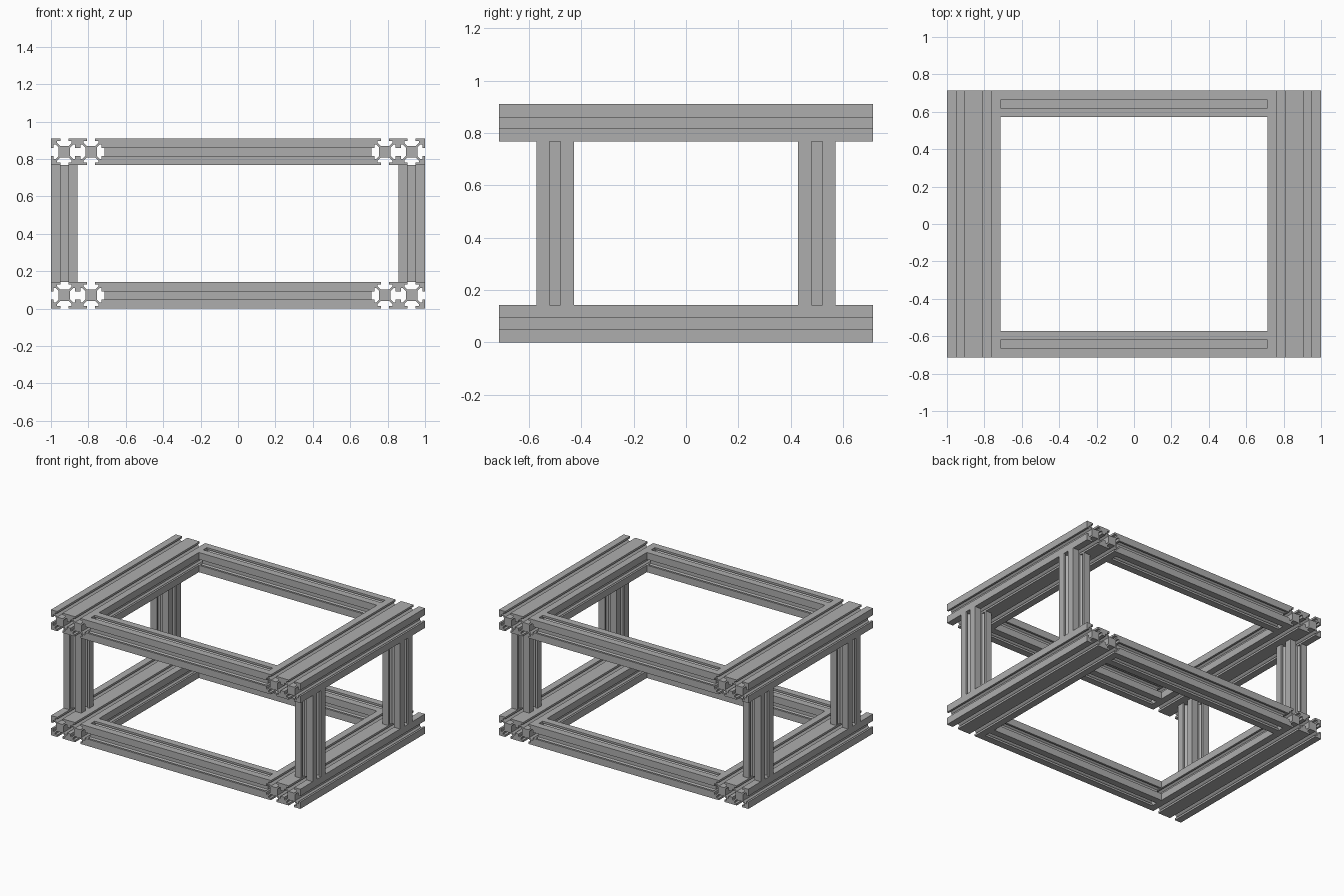
import bpy, bmesh
from math import pi
from mathutils import Matrix, Vector

cube = bpy.data.objects.get("Cube")
if cube:
    bpy.data.objects.remove(cube)

CELL = 1 / 7            # width of one square bar
MM = CELL / 20          # profile points are given on a 20 wide cell
LENGTH = 10 * CELL      # length of all horizontal rails
HEIGHT = 0.91

metal = bpy.data.materials.new("brushed grey metal")
metal.use_nodes = True
GREY = (0.42, 0.42, 0.42, 1)
metal.diffuse_color = GREY
metal.node_tree.nodes["Principled BSDF"].inputs["Base Color"].default_value = GREY

# Half of one T-shaped slot in the top side, from lip to core
HALF_SLOT = [(3, 10), (3, 8), (5.5, 8), (5.5, 6.6), (3.2, 4.3)]


def slot(center_x, side):
    """Slot outline of one cell; side counts clockwise quarter turns from top."""
    pts = [(-x, y) for x, y in HALF_SLOT] + HALF_SLOT[::-1]
    turn = Matrix.Rotation(-side * pi / 2, 2)
    return [turn @ Vector(p) + Vector((center_x, 0)) for p in pts]


def profile(cells):
    """Outer loop of a bar with one or two cells, plus the hollow between cells."""
    a, b = (0, 0) if cells == 1 else (-10, 10)
    tops = [a] if cells == 1 else [a, b]
    w = b + 10
    outer = [Vector((-w, 10))]
    for c in tops:
        outer += slot(c, 0)
    outer += [Vector((w, 10))] + slot(b, 1) + [Vector((w, -10))]
    for c in reversed(tops):
        outer += slot(c, 2)
    outer += [Vector((-w, -10))] + slot(a, 3)
    loops = [outer]
    if cells == 2:
        loops.append(slot(a, 1)[1:-1] + slot(b, 3)[1:-1])
    return loops


def bar_mesh(name, cells, length):
    """Extrude the profile along local z, centred."""
    curve = bpy.data.curves.new(name + "_profile", 'CURVE')
    curve.dimensions = '2D'
    curve.fill_mode = 'BOTH'
    curve.extrude = length / 2
    for loop in profile(cells):
        spline = curve.splines.new('POLY')
        spline.points.add(len(loop) - 1)
        for point, p in zip(spline.points, loop):
            point.co = (p.x * MM, p.y * MM, 0, 1)
        spline.use_cyclic_u = True
    temp = bpy.data.objects.new(name + "_profile", curve)
    bpy.context.collection.objects.link(temp)
    bpy.context.view_layer.update()
    graph = bpy.context.evaluated_depsgraph_get()
    mesh = bpy.data.meshes.new_from_object(temp.evaluated_get(graph))
    bpy.data.objects.remove(temp)
    bm = bmesh.new()
    bm.from_mesh(mesh)
    bmesh.ops.remove_doubles(bm, verts=bm.verts, dist=1e-5)
    bmesh.ops.recalc_face_normals(bm, faces=bm.faces)
    for f in bm.faces:
        f.smooth = False
        f.material_index = 0
    bm.to_mesh(mesh)
    bm.free()
    mesh.name = name
    mesh.materials.clear()
    mesh.materials.append(metal)
    return mesh


def place(name, mesh, location, rotation=(0, 0, 0)):
    obj = bpy.data.objects.new(name, mesh)
    obj.location = location
    obj.rotation_euler = rotation
    bpy.context.collection.objects.link(obj)


side_mesh = bar_mesh("double_rail", 2, LENGTH)
cross_mesh = bar_mesh("cross_rail", 1, LENGTH)
post_mesh = bar_mesh("post", 1, HEIGHT - 2 * CELL)

# Lower and upper frames: double rails at the sides, single rails front and back
for level, z in (("lower", CELL / 2), ("upper", HEIGHT - CELL / 2)):
    for side, s in (("right", -1), ("left", 1)):
        place(f"{level}_{side}_rail", side_mesh, (s * 6 * CELL, 0, z), (pi / 2, 0, 0))
    for end, s in (("front", -1), ("back", 1)):
        place(f"{level}_{end}_rail", cross_mesh, (0, s * 4.5 * CELL, z), (0, pi / 2, 0))

# Four posts between the frames, under the outer half of the side rails
for side, sx in (("right", -1), ("left", 1)):
    for end, sy in (("front", -1), ("back", 1)):
        place(f"{end}_{side}_post", post_mesh,
              (sx * 6.5 * CELL, sy * 3.5 * CELL, HEIGHT / 2))
